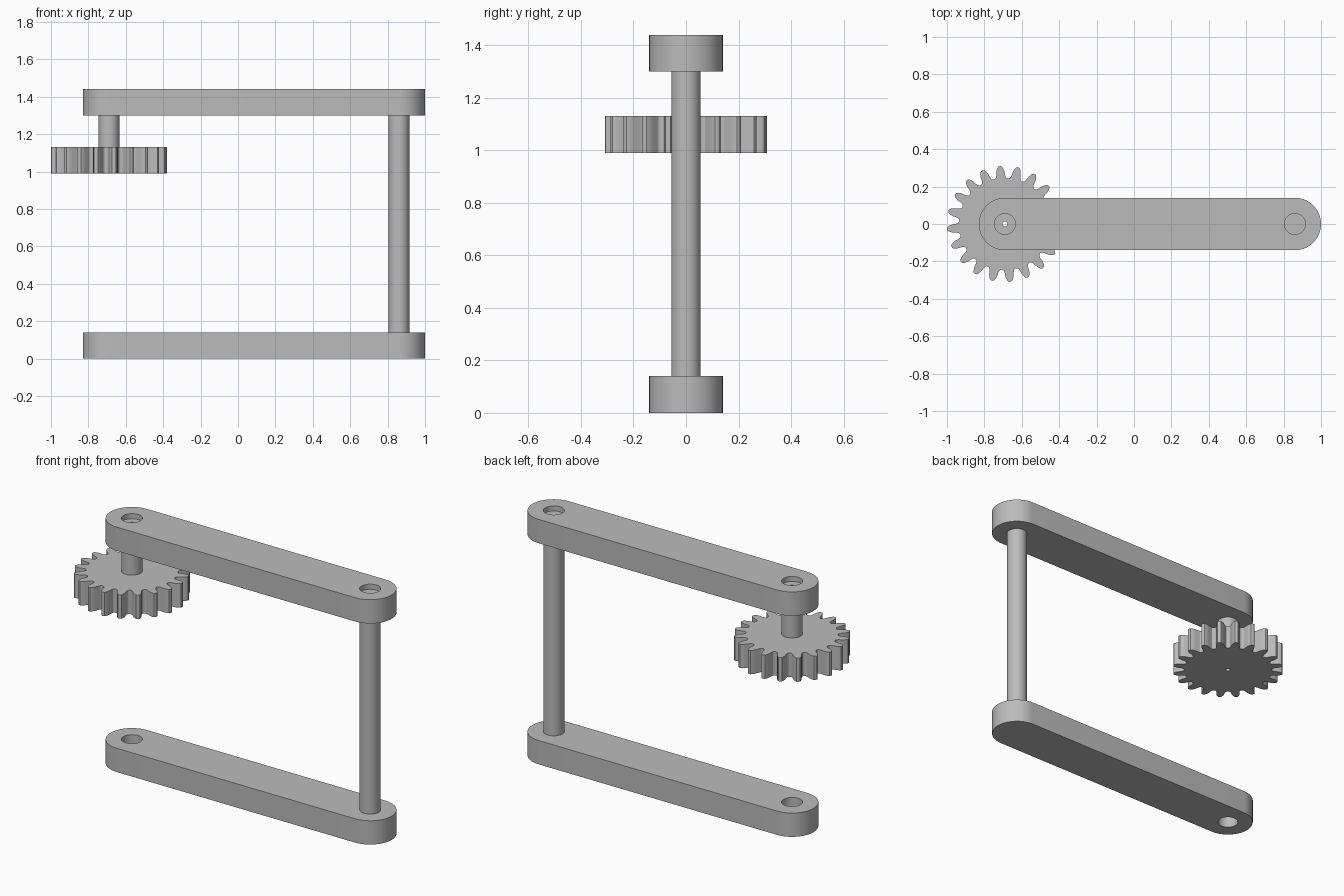
import bpy, bmesh, math

cube = bpy.data.objects.get("Cube")
if cube:
    bpy.data.objects.remove(cube, do_unlink=True)

# Shared material
grey = bpy.data.materials.new("plain_grey")
grey.use_nodes = True
COLOUR = (0.5, 0.5, 0.5, 1)
grey.diffuse_color = COLOUR
grey.node_tree.nodes["Principled BSDF"].inputs["Base Color"].default_value = COLOUR

# Main dimensions
LEFT_X, RIGHT_X = -0.69, 0.86
THICK, ARM_R, SHAFT_R, BORE_R = 0.14, 0.14, 0.056, 0.013
TOP_ARM_Z, SHAFT_TOP, GEAR_Z = 1.30, 1.41, 0.99


def arc(x, radius, start=0, sweep=360, steps=64):
    """Points of an arc centred on the x axis."""
    count = steps if sweep == 360 else steps + 1
    angles = [math.radians(start + sweep * i / steps) for i in range(count)]
    return [(x + radius * math.cos(a), radius * math.sin(a)) for a in angles]


def plate(name, loops, z, height):
    """Extrude an outline (first loop) with holes (other loops)."""
    bm = bmesh.new()
    edges = []
    for loop in loops:
        verts = [bm.verts.new((x, y, z)) for x, y in loop]
        edges += [bm.edges.new((v, verts[i - 1])) for i, v in enumerate(verts)]
    bmesh.ops.triangle_fill(bm, edges=edges, use_beauty=True)
    top = bmesh.ops.extrude_face_region(bm, geom=bm.faces[:], use_keep_orig=True)
    moved = [g for g in top["geom"] if isinstance(g, bmesh.types.BMVert)]
    bmesh.ops.translate(bm, verts=moved, vec=(0, 0, height))
    bmesh.ops.recalc_face_normals(bm, faces=bm.faces[:])
    bmesh.ops.dissolve_limit(bm, angle_limit=0.001, verts=[], edges=bm.edges[:])
    mesh = bpy.data.meshes.new(name)
    bm.to_mesh(mesh)
    bm.free()
    mesh.materials.append(grey)
    obj = bpy.data.objects.new(name, mesh)
    bpy.context.collection.objects.link(obj)
    bpy.ops.object.select_all(action="DESELECT")
    obj.select_set(True)
    bpy.context.view_layer.objects.active = obj
    bpy.ops.object.shade_smooth_by_angle(angle=math.radians(25))
    return obj


# Two rounded arms with shaft holes
for name, z in (("lower_arm", 0), ("upper_arm", TOP_ARM_Z)):
    outline = arc(RIGHT_X, ARM_R, -90, 180, 32) + arc(LEFT_X, ARM_R, 90, 180, 32)
    holes = [arc(LEFT_X, SHAFT_R), arc(RIGHT_X, SHAFT_R)]
    plate(name, [outline] + holes, z, THICK)

# Post joining the arms
plate("post", [arc(RIGHT_X, SHAFT_R)], 0, SHAFT_TOP)

# Gear: half a tooth as (radius, degrees from tooth centre), mirrored and repeated
TEETH, PHASE = 20, 5
half = [(0.245, 8), (0.25, 6.3), (0.262, 5.2), (0.282, 4.4), (0.298, 3.1), (0.308, 1.8), (0.31, 0.8)]
tooth = [(r, -a) for r, a in half] + half[::-1]
gear_outline = []
for i in range(TEETH):
    for r, a in tooth:
        t = math.radians(PHASE + i * 360 / TEETH + a)
        gear_outline.append((LEFT_X + r * math.cos(t), r * math.sin(t)))
bore = arc(LEFT_X, BORE_R, steps=24)
plate("gear", [gear_outline, bore], GEAR_Z, THICK)

# Hollow gear shaft, set into the upper arm
plate("gear_shaft", [arc(LEFT_X, SHAFT_R), bore], GEAR_Z + THICK, SHAFT_TOP - GEAR_Z - THICK)
